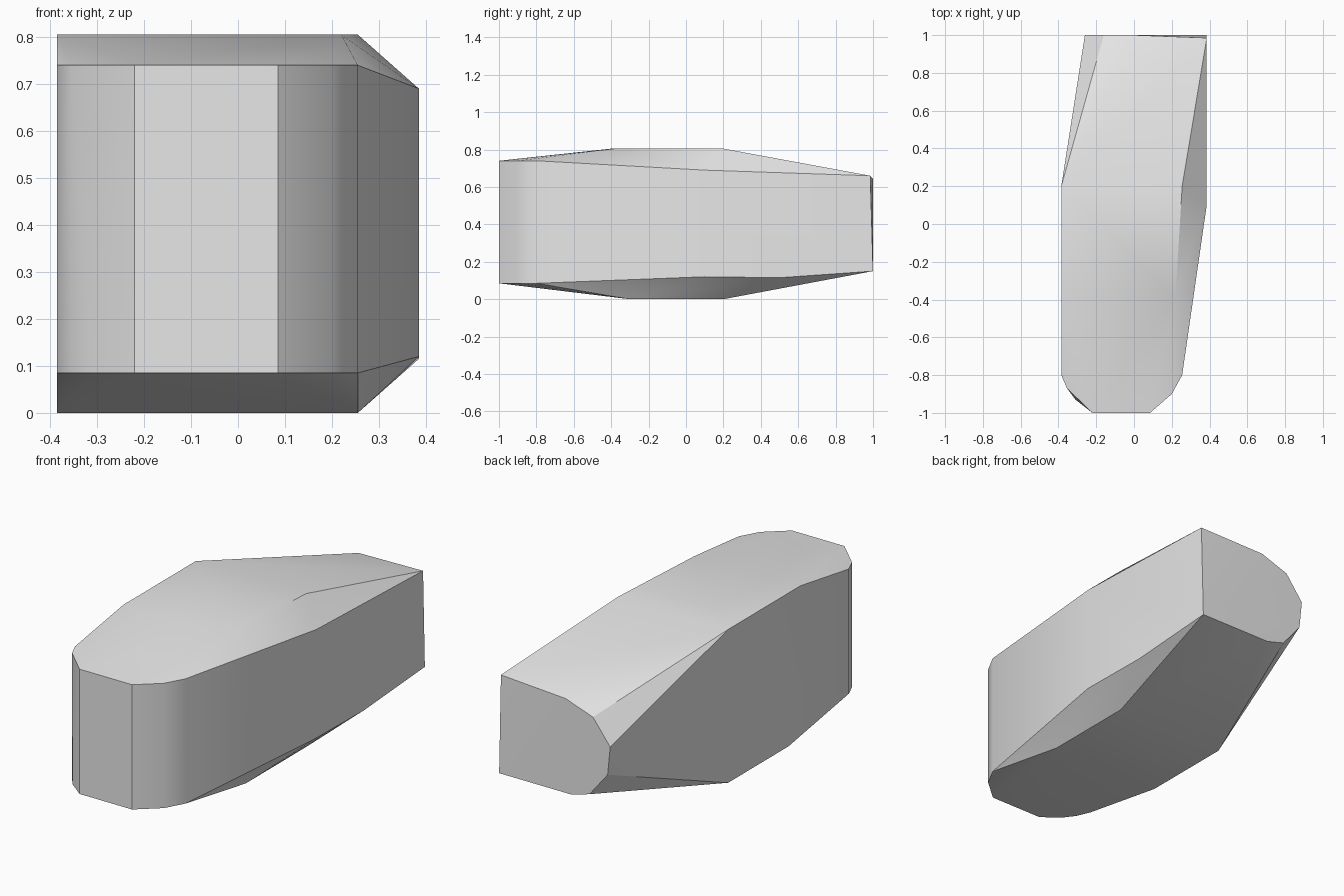
import bpy
import bmesh
from math import radians

default_cube = bpy.data.objects.get("Cube")
if default_cube:
    bpy.data.objects.remove(default_cube, do_unlink=True)


def make_material(name, colour):
    material = bpy.data.materials.new(name)
    material.use_nodes = True
    material.diffuse_color = colour
    shader = material.node_tree.nodes["Principled BSDF"]
    shader.inputs["Base Color"].default_value = colour
    return material


def hull_object(name, points, material):
    """Wrap a faceted convex skin round the given points."""
    mesh = bpy.data.meshes.new(name)
    skin = bmesh.new()
    for point in points:
        skin.verts.new(point)
    result = bmesh.ops.convex_hull(skin, input=skin.verts)
    unused = {item for key in ("geom_interior", "geom_unused")
              for item in result[key] if isinstance(item, bmesh.types.BMVert)}
    bmesh.ops.delete(skin, geom=list(unused), context="VERTS")
    bmesh.ops.dissolve_limit(skin, angle_limit=radians(1),
                             verts=skin.verts, edges=skin.edges)
    bmesh.ops.recalc_face_normals(skin, faces=skin.faces)
    skin.to_mesh(mesh)
    skin.free()
    mesh.materials.append(material)
    part = bpy.data.objects.new(name, mesh)
    bpy.context.collection.objects.link(part)
    bpy.ops.object.select_all(action="DESELECT")
    part.select_set(True)
    bpy.context.view_layer.objects.active = part
    bpy.ops.object.shade_smooth_by_angle(angle=radians(30))
    return part


grey = make_material("plain grey", (0.8, 0.8, 0.8, 1.0))
left_wall, right_wall = -0.385, 0.385
shoulder = 0.255

# Rounded front end, drawn in plan and raised between two levels
nose_plan = [(left_wall, -0.8), (-0.22, -1), (0.085, -1), (0.2, -0.9), (shoulder, -0.8)]
nose_low, nose_high = 0.085, 0.74
points = [(x, y, z) for x, y in nose_plan for z in (nose_low, nose_high)]
points += [(-0.355, -0.87, nose_high), (-0.355, -0.87, nose_low), (-0.31, -0.93, nose_low)]

# Flat roof and flat underside
roof, floor = 0.805, 0
points += [(left_wall, -0.4, roof), (left_wall, 0.2, roof),
           (0.22, -0.38, roof), (shoulder, 0.2, roof)]
points += [(x, y, floor) for x in (left_wall, shoulder) for y in (-0.3, 0.2)]

# Right wall below and above the sloping shoulders
points += [(right_wall, 0.1, 0.69), (right_wall, 0.1, 0.12), (right_wall, 0.5, 0.115)]
points += [(right_wall, 0.985, 0.66), (right_wall, 1, 0.15)]

# Back end, rounded on one side
back_profile = [(0, 0.645), (-0.16, 0.59), (-0.26, 0.46),
                (-0.245, 0.31), (-0.14, 0.18), (-0.035, 0.15)]
points += [(x, 1, z) for x, z in back_profile]

hull_object("faceted_block", points, grey)
